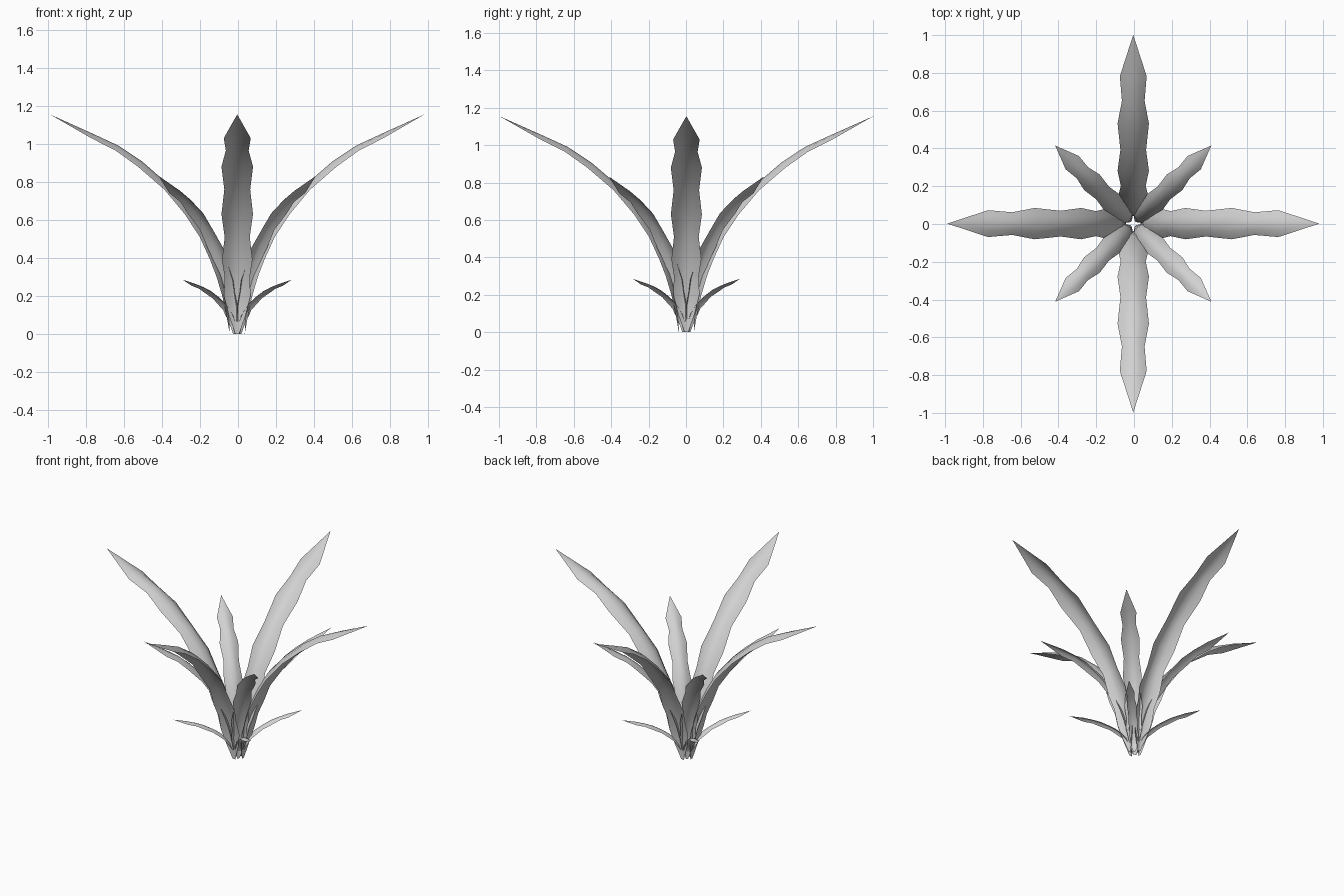
import bpy, bmesh, math
from mathutils import Vector, Matrix

cube = bpy.data.objects.get("Cube")
if cube:
    bpy.data.objects.remove(cube, do_unlink=True)

leaf_mat = bpy.data.materials.new("leaf_grey")
leaf_mat.use_nodes = True
grey = (0.64, 0.64, 0.64, 1)
leaf_mat.diffuse_color = grey
leaf_mat.node_tree.nodes["Principled BSDF"].inputs["Base Color"].default_value = grey

# Leaf margin rows: reach, height, half width, arch of the midrib
ROWS = [
    (0.04, 0.0, 0.01, 0.0), (0.058, 0.1, 0.045, 0.015), (0.08, 0.2, 0.07, 0.025),
    (0.11, 0.3, 0.066, 0.03), (0.145, 0.39, 0.08, 0.035), (0.2, 0.51, 0.066, 0.035),
    (0.28, 0.63, 0.083, 0.04), (0.39, 0.76, 0.068, 0.035), (0.53, 0.88, 0.083, 0.035),
    (0.65, 0.965, 0.06, 0.03), (0.78, 1.03, 0.071, 0.025), (1.0, 1.155, 0.0, 0.0),
]
ACROSS = (-1, -0.5, 0, 0.5, 1)


def make_leaf(name, angle, reach, height, width):
    """Arched, wavy-edged blade curving outward, turned about the centre."""
    bm = bmesh.new()
    rings = []
    for i, (r, z, w, arch) in enumerate(ROWS):
        a, b = ROWS[max(i - 1, 0)], ROWS[min(i + 1, len(ROWS) - 1)]
        dr, dz = (b[0] - a[0]) * reach, (b[1] - a[1]) * height
        up = Vector((-dz, 0, dr)).normalized()
        mid = Vector((r * reach, 0, z * height))
        if w == 0:
            rings.append([bm.verts.new(mid)])
        else:
            rings.append([bm.verts.new(mid + up * (arch * width * (1 - t * t))
                                       + Vector((0, t * w * width, 0))) for t in ACROSS])
    for lo, hi in zip(rings, rings[1:]):
        for j in range(len(ACROSS) - 1):
            if len(hi) == 1:
                bm.faces.new((lo[j], hi[0], lo[j + 1]))
            else:
                bm.faces.new((lo[j], hi[j], hi[j + 1], lo[j + 1]))
    # Upper side faces the centre of the plant
    bm.normal_update()
    if sum(f.normal.z for f in bm.faces) < 0:
        bmesh.ops.reverse_faces(bm, faces=bm.faces[:])
    bm.transform(Matrix.Translation((-0.004, 0.002, 0))
                 @ Matrix.Rotation(math.radians(angle), 4, "Z"))
    for f in bm.faces:
        f.smooth = True
    mesh = bpy.data.meshes.new(name)
    bm.to_mesh(mesh)
    bm.free()
    mesh.materials.append(leaf_mat)
    obj = bpy.data.objects.new(name, mesh)
    bpy.context.collection.objects.link(obj)


# Tall leaves on the axes, medium and small ones on the diagonals
for k, side in enumerate(("left", "back", "right", "front")):
    make_leaf("tall_leaf_" + side, 90 * k, 1.0 if k % 2 else 0.985, 1.0, 1.0)
for k, side in enumerate(("back_left", "back_right", "front_right", "front_left")):
    make_leaf("medium_leaf_" + side, 45 + 90 * k, 0.585, 0.72, 0.7)
    make_leaf("small_leaf_" + side, 45 + 90 * k, 0.405, 0.247, 0.36)
